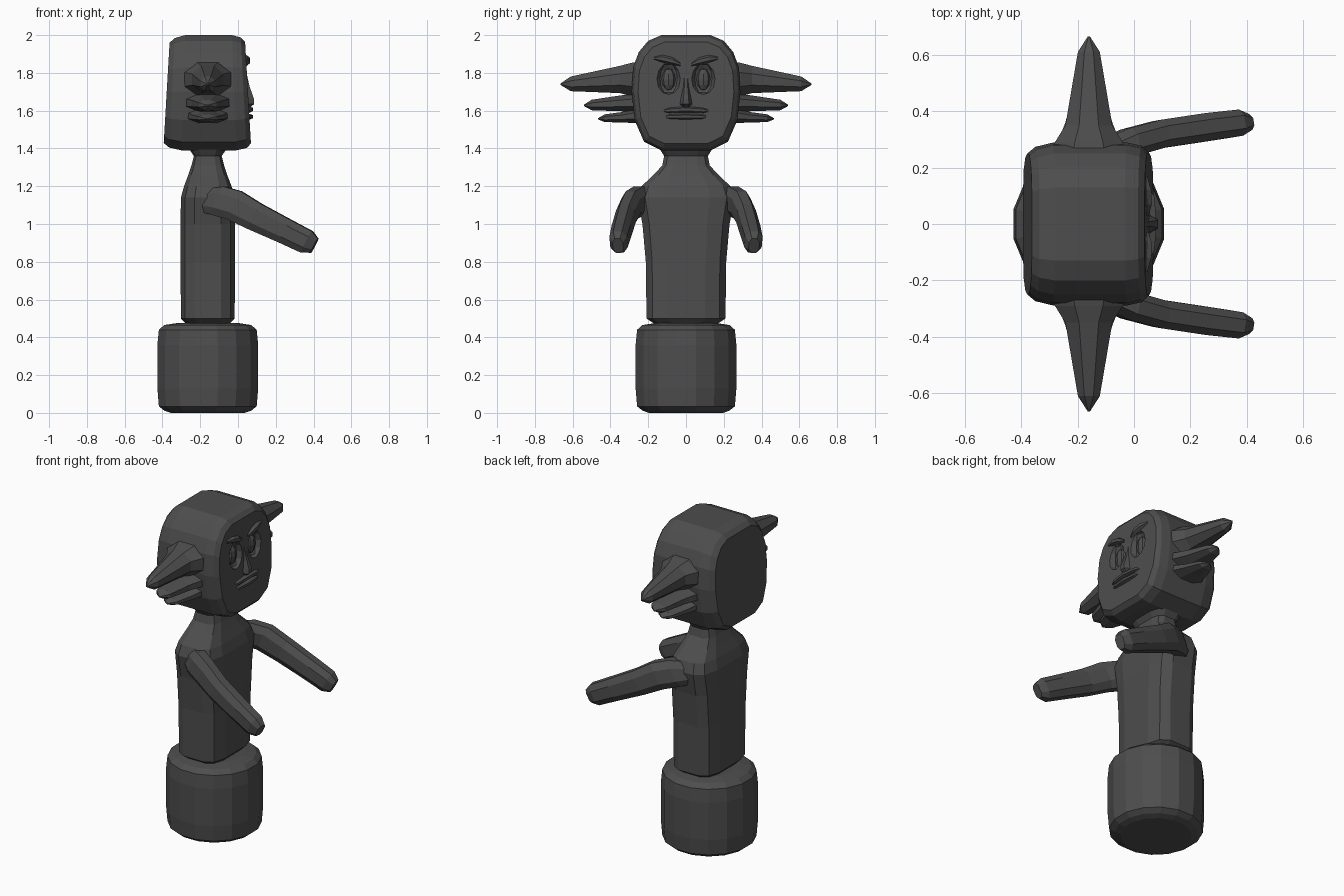
import bpy, bmesh
from math import cos, sin, pi
from mathutils import Vector, Matrix

if "Cube" in bpy.data.objects:
    bpy.data.objects.remove(bpy.data.objects["Cube"])

dark = bpy.data.materials.new("dark_wood")
dark.diffuse_color = (0.075, 0.075, 0.075, 1)
dark.use_nodes = True
dark.node_tree.nodes["Principled BSDF"].inputs["Base Color"].default_value = dark.diffuse_color
CX = -0.16  # centre line of the figure
X, Y, Z = Vector((1, 0, 0)), Vector((0, 1, 0)), Vector((0, 0, 1))


def finish(name, bm):
    bmesh.ops.recalc_face_normals(bm, faces=bm.faces)
    me = bpy.data.meshes.new(name)
    bm.to_mesh(me)
    bm.free()
    ob = bpy.data.objects.new(name, me)
    me.materials.append(dark)
    bpy.context.collection.objects.link(ob)
    return ob


def ring(n, e=1.0):
    """Unit circle, squared off when e < 1."""
    pw = lambda v: abs(v) ** e * (1 if v > 0 else -1)
    angles = [2 * pi * (i + 0.5) / n for i in range(n)]
    return [(pw(cos(a)), pw(sin(a))) for a in angles]


def loft(name, section, stations, side, up, deform=None):
    """Skin a 2D section through stations of (centre, side scale, up scale)."""
    bm = bmesh.new()
    rows = []
    for c, a, b in stations:
        pts = [Vector(c) + side * (u * a) + up * (v * b) for u, v in section]
        rows.append([bm.verts.new(deform(p) if deform else p) for p in pts])
    n = len(section)
    for r, s in zip(rows, rows[1:]):
        for i in range(n):
            j = (i + 1) % n
            bm.faces.new((r[i], r[j], s[j], s[i]))
    bm.faces.new(rows[0])
    bm.faces.new(rows[-1])
    return finish(name, bm)


def ball(name, c, size):
    bm = bmesh.new()
    mat = Matrix.Translation(c) @ Matrix.Diagonal((*size, 1))
    bmesh.ops.create_uvsphere(bm, u_segments=8, v_segments=6, radius=1, matrix=mat)
    return finish(name, bm)


# Round base
loft("base", ring(16), [((CX, 0, z), r, r) for z, r in
     [(0, .2), (.012, .235), (.035, .264), (.13, .272), (.36, .272), (.44, .264), (.465, .235), (.475, .17)]], X, Y)

# Torso, shoulders and neck
loft("torso", ring(12, .55), [((CX, 0, z), a, b) for z, a, b in
     [(.44, .11, .16), (.475, .12, .175), (.5, .145, .213), (.8, .147, .217), (1.0, .147, .235),
      (1.14, .145, .262), (1.2, .128, .24), (1.26, .105, .175), (1.31, .088, .128),
      (1.36, .075, .118), (1.41, .11, .15)]], X, Y)

# Head: outline of the face, lofted from back to front and narrowed upward
half = [(.13, .31), (.2, .28), (.25, .22), (.28, .14), (.288, .01),
        (.272, -.14), (.222, -.255), (.13, -.3)]
outline = half + [(-y, z) for y, z in reversed(half)]


def taper(p):
    k = 1 - 0.15 * (p.z - 1.4) / 0.6
    return Vector((CX + (p.x - CX) * k, p.y, p.z))


head = loft("head", outline, [((x, 0, 1.69), s, s) for x, s in
            [(-.395, .87), (-.365, .95), (-.3, 1), (CX, 1), (-.01, 1), (.045, .96), (.07, .88)]],
            Y, Z, taper)

# Nose
loft("nose", ring(6), [((x, 0, z), a, b) for x, z, a, b in
     [(.035, 1.8, .012, .014), (.045, 1.73, .018, .017), (.055, 1.66, .035, .028),
      (.056, 1.635, .034, .032), (.05, 1.615, .012, .018)]], X, Y)

# Lips
for name, z, w in (("upper_lip", 1.607, .125), ("lower_lip", 1.568, .115)):
    loft(name, ring(6), [((x, y * w, z - .008 * abs(y) * (z > 1.6)), a, b) for y, x, a, b in
         [(-1, .05, .008, .006), (-.75, .055, .02, .014), (0, .058, .026, .016),
          (.75, .055, .02, .014), (1, .05, .008, .006)]], X, Z)

for s, tag in ((1, "left"), (-1, "right")):
    # Eye sockets, eyes and brows
    cut = ball("socket_cutter_" + tag, (.052, s * .092, 1.77), (.045, .064, .085))
    cut.hide_render = True
    cut.hide_viewport = True
    mod = head.modifiers.new("socket_" + tag, 'BOOLEAN')
    mod.operation = 'DIFFERENCE'
    mod.solver = 'EXACT'
    mod.object = cut
    ball("eye_" + tag, (.016, s * .092, 1.765), (.03, .038, .06))
    loft("brow_" + tag, ring(6), [((x, s * y, z), r, r) for x, y, z, r in
         [(.045, .03, 1.845, .008), (.046, .07, 1.862, .02), (.044, .12, 1.874, .02),
          (.04, .17, 1.878, .008)]], X, Z)

    # Three spikes on each side of the head: (y, z, half width, half height)
    spikes = {
        "upper": [(.24, 1.76, .15, .11), (.29, 1.765, .13, .095), (.35, 1.765, .09, .078),
                  (.61, 1.742, .042, .042), (.665, 1.74, .004, .004)],
        "middle": [(.23, 1.645, .14, .06), (.29, 1.642, .12, .05), (.36, 1.638, .09, .044),
                   (.5, 1.63, .05, .03), (.54, 1.628, .004, .004)],
        "lower": [(.22, 1.575, .13, .05), (.28, 1.572, .11, .04), (.34, 1.565, .085, .03),
                  (.43, 1.56, .05, .022), (.465, 1.557, .004, .004)],
    }
    for key, st in spikes.items():
        loft(f"{key}_spike_{tag}", ring(8), [((CX, s * y, z), a, b) for y, z, a, b in st], X, Z)

    # Arms reaching forward and down
    along = Vector((.86, s * .15, -.46)).normalized()
    side = Vector((-.17, s * .985, 0))
    up = side.cross(along).normalized()
    loft("arm_" + tag, ring(8, .8), [((x, s * y, z), a, b) for x, y, z, a, b in
         [(-.19, .19, 1.13, .045, .07), (-.11, .245, 1.125, .058, .088), (-.02, .288, 1.1, .054, .088),
          (.09, .318, 1.04, .053, .08), (.25, .342, .962, .053, .072), (.365, .357, .905, .05, .068),
          (.405, .36, .885, .03, .045)]], side, up)
